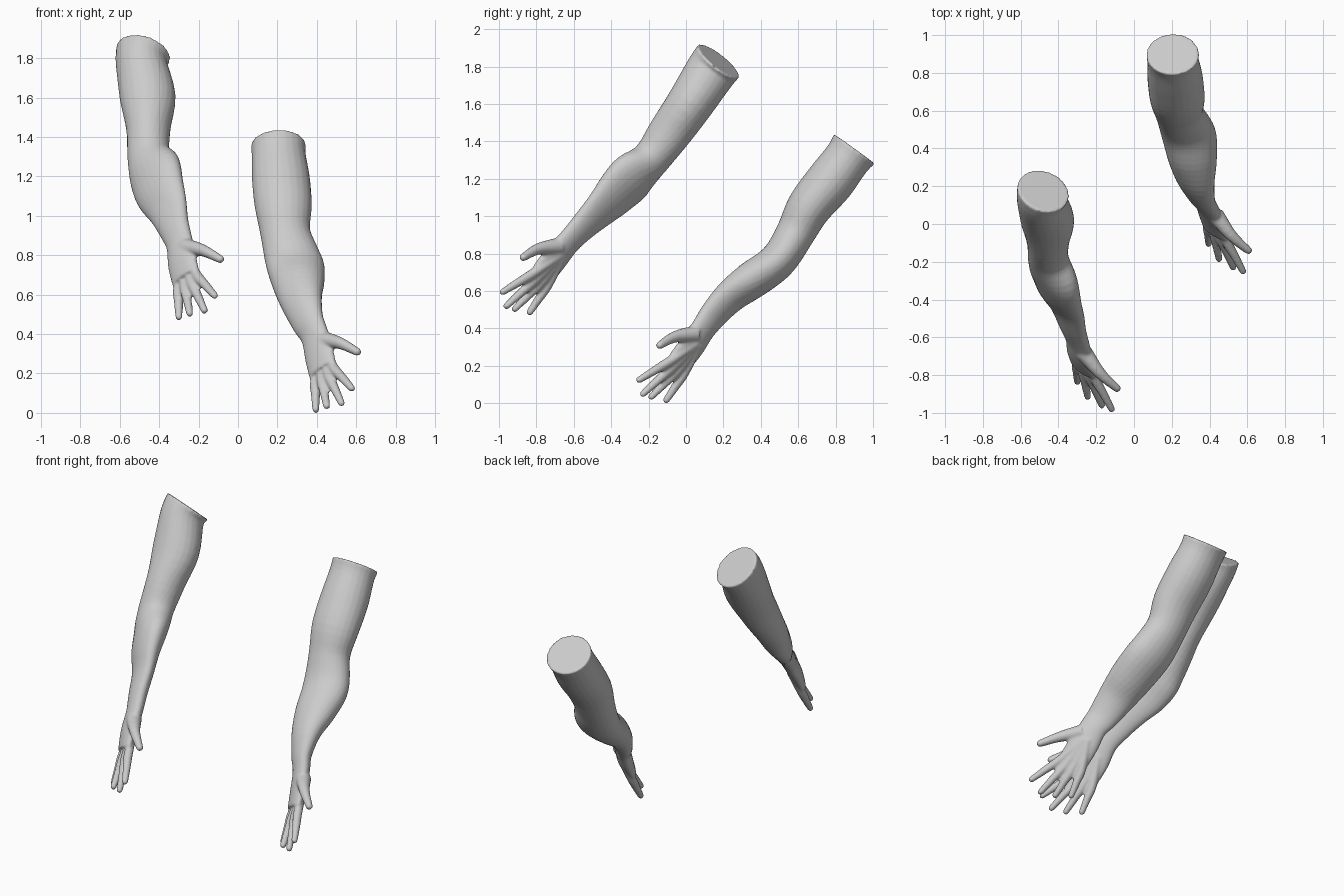
import bpy, bmesh, math
from mathutils import Vector

cube = bpy.data.objects.get("Cube")
if cube:
    bpy.data.objects.remove(cube)

SIDES = 24
STEPS = 4

# One plain material for the whole model
skin = bpy.data.materials.new("light_grey")
skin.use_nodes = True
grey = (0.6, 0.6, 0.6, 1)
skin.diffuse_color = grey
skin.node_tree.nodes["Principled BSDF"].inputs["Base Color"].default_value = grey


def smooth_rows(rows):
    """Catmull-Rom interpolation between cross-section rows."""
    result = []
    last = len(rows) - 1
    for i in range(last):
        a, b, c, d = (rows[max(0, min(last, i + k))] for k in (-1, 0, 1, 2))
        for s in range(STEPS):
            t = s / STEPS
            result.append([
                q + t / 2 * (r - p + t * (2 * p - 5 * q + 4 * r - w + t * (3 * (q - r) + w - p)))
                for p, q, r, w in zip(a, b, c, d)])
    result.append(list(rows[-1]))
    return result


def loft(bm, rows):
    """Closed skin over elliptical sections (x, y, z, major, minor, twist)."""
    rows = smooth_rows(rows)
    centres = [Vector(row[:3]) for row in rows]
    rings = []
    for i, (centre, row) in enumerate(zip(centres, rows)):
        ahead = centres[min(i + 1, len(rows) - 1)]
        behind = centres[max(i - 1, 0)]
        along = (ahead - behind).normalized()
        across = Vector((1, 0, 0))
        across = (across - along * along.dot(across)).normalized()
        upward = along.cross(across)
        twist = math.radians(row[5])
        major = across * math.cos(twist) + upward * math.sin(twist)
        minor = along.cross(major)
        ring = []
        for k in range(SIDES):
            angle = math.tau * k / SIDES
            offset = major * row[3] * math.cos(angle) + minor * row[4] * math.sin(angle)
            ring.append(bm.verts.new(centre + offset))
        rings.append(ring)
    for lower, upper in zip(rings, rings[1:]):
        for k in range(SIDES):
            n = (k + 1) % SIDES
            bm.faces.new((lower[k], lower[n], upper[n], upper[k]))
    bm.faces.new(rings[0][::-1])
    bm.faces.new(rings[-1])


def digit(bm, points, radii, shift):
    """Tapered tube with a round tip."""
    points = [Vector(p) / 100 + shift for p in points]
    loft(bm, [(*p, r / 1000, r / 1000, 0) for p, r in zip(points, radii)])
    tip = bmesh.ops.create_uvsphere(bm, u_segments=16, v_segments=10, radius=radii[-1] / 1000)
    bmesh.ops.translate(bm, verts=tip["verts"], vec=points[-1])


# Palm sections in hundredths, shared by both hands
PALM = [
    (-28.5, -70, 77.5, 9, 4.2, 45),
    (-26.5, -77, 68.5, 9, 3.2, 45),
]
# Knuckle and fingertip of each finger
FINGERS = [
    ((-21.5, -82, 70), (-11.8, -98, 59.5)),
    ((-24.5, -80.5, 67), (-17, -96, 52)),
    ((-27.8, -78, 65), (-24.5, -91.5, 50.5)),
    ((-31, -74.5, 63.5), (-30, -83.5, 48.7)),
]
THUMB = [(-26.5, -68, 84), (-18, -79, 82.5), (-9, -87, 78)]
BACK_OF_HAND = Vector((0.71, 0.57, -0.37))
WRIST = Vector((-29.5, -65, 83))


def build_arm(name, sections, shift):
    bm = bmesh.new()
    shift = Vector(shift) / 100
    # Upper arm, forearm and palm as one skin
    rows = [[v / 100 for v in row[:5]] + [row[5]] for row in sections]
    for row in PALM:
        centre = Vector(row[:3]) / 100 + shift
        rows.append([*centre, row[3] / 100, row[4] / 100, row[5]])
    loft(bm, rows)
    # Fingers, with the hand bones running back towards the wrist
    for knuckle, tip in FINGERS:
        knuckle, tip = Vector(knuckle), Vector(tip)
        start = WRIST.lerp(knuckle, 0.2) + BACK_OF_HAND * 2.8
        middle = knuckle.lerp(tip, 0.5) + BACK_OF_HAND * 0.5
        digit(bm, (start, knuckle + BACK_OF_HAND, middle, tip), (16, 26, 23, 18), shift)
    digit(bm, THUMB, (46, 31, 21), shift)
    # Fuse the pieces into a single smooth surface
    mesh = bpy.data.meshes.new(name)
    bmesh.ops.recalc_face_normals(bm, faces=bm.faces)
    bm.to_mesh(mesh)
    bm.free()
    mesh.materials.append(skin)
    arm = bpy.data.objects.new(name, mesh)
    bpy.context.collection.objects.link(arm)
    fuse = arm.modifiers.new("fuse", "REMESH")
    fuse.mode = "VOXEL"
    fuse.voxel_size = 0.008
    fuse.use_smooth_shade = True
    soften = arm.modifiers.new("soften", "SMOOTH")
    soften.factor = 0.5
    soften.iterations = 5


build_arm("right_arm", [
    (-48, 17.5, 183, 14.3, 14, 0),
    (-49, 13, 177, 13, 13.6, 0),
    (-45.8, 2, 160, 14.2, 12.5, 0),
    (-45.5, -9.5, 143.5, 11.2, 11.5, 10),
    (-45.3, -18.5, 131, 11.2, 10, 30),
    (-42, -28.5, 121.5, 15.3, 9, 45),
    (-39.5, -37, 113, 14.8, 7.5, 45),
    (-35.5, -45.5, 104, 12, 5.6, 45),
    (-32.5, -55, 94.5, 9.2, 5, 45),
    (-29.8, -62.5, 86.5, 8, 4.5, 45),
], (0, 0, 0))

build_arm("left_arm", [
    (20.5, 90, 136, 14, 13.5, 0),
    (20.7, 86, 130.5, 13.7, 12.5, 0),
    (21.8, 77, 118.5, 14.7, 13, 0),
    (23, 66, 105, 14.5, 12, 0),
    (24, 58.8, 91.5, 12.7, 10.5, 0),
    (27.2, 52, 80, 14, 10, 0),
    (29.5, 45.5, 73, 14.5, 10, 5),
    (31, 34, 65, 13.2, 9.8, 15),
    (32.5, 23, 56.5, 11.2, 7.6, 32),
    (35.5, 14, 46.5, 9.3, 5.5, 43),
    (38.8, 9, 39.5, 8.2, 4.7, 45),
], (69.5, 73, -47))
